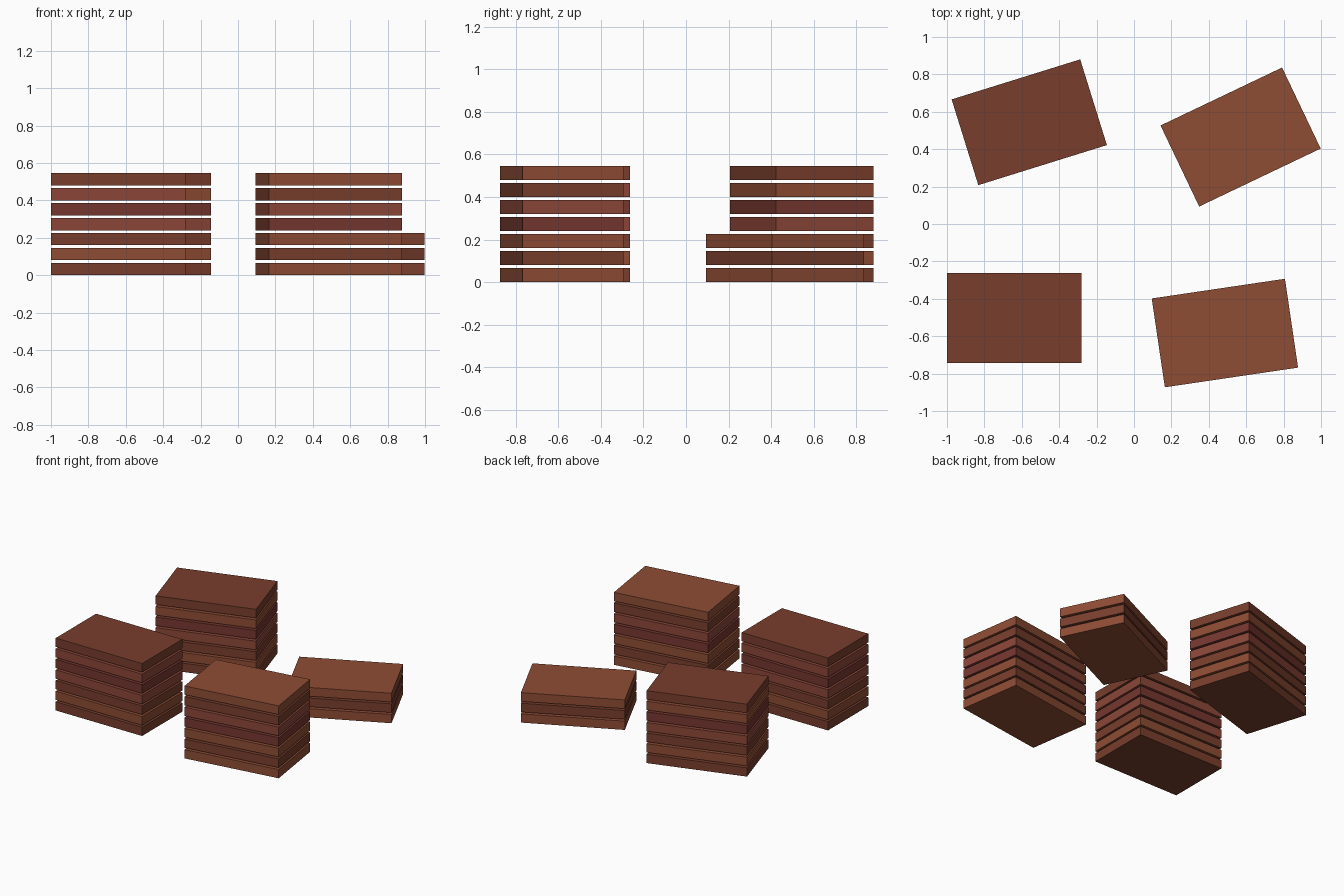
import bpy
from math import radians

if "Cube" in bpy.data.objects:
    bpy.data.objects.remove(bpy.data.objects["Cube"])

LENGTH, WIDTH, THICK, PITCH = 0.72, 0.48, 0.066, 0.08

# Brick colours: o = orange brown, d = dark brown, r = red brown, m = maroon
COLOURS = {
    "o": ("orange_brown", (0.27, 0.073, 0.034, 1)),
    "d": ("dark_brown", (0.19, 0.048, 0.026, 1)),
    "r": ("red_brown", (0.26, 0.062, 0.040, 1)),
    "m": ("maroon", (0.18, 0.038, 0.028, 1)),
}
materials = {}
for key, (name, colour) in COLOURS.items():
    materials[key] = bpy.data.materials.new(name)
    materials[key].diffuse_color = colour


def slab(name, x, y, z, angle, key):
    bpy.ops.mesh.primitive_cube_add(size=1, location=(x, y, z),
                                    rotation=(0, 0, radians(angle)))
    ob = bpy.context.object
    ob.name = name
    ob.scale = (LENGTH, WIDTH, THICK)
    ob.data.materials.append(materials[key])


# Stacks: name, centre x, centre y, turn in degrees, colours from bottom to top
STACKS = [
    ("front_left", -0.64, -0.503, 0, "dodrmrd"),
    ("front_right", 0.486, -0.583, 8.4, "odomrdo"),
    ("back_left", -0.56, 0.544, 17.3, "dodrmod"),
    ("back_right", 0.57, 0.465, 25.5, "odo"),
]

# Separate slabs with a thin open gap between layers
for stack, x, y, angle, layers in STACKS:
    for i, key in enumerate(layers):
        slab(f"{stack}_slab_{i + 1}", x, y, THICK / 2 + i * PITCH, angle, key)

for m in bpy.data.materials:
    if m.users and not m.is_grease_pencil:
        m.use_nodes = True
        m.node_tree.nodes["Principled BSDF"].inputs["Base Color"].default_value = m.diffuse_color
